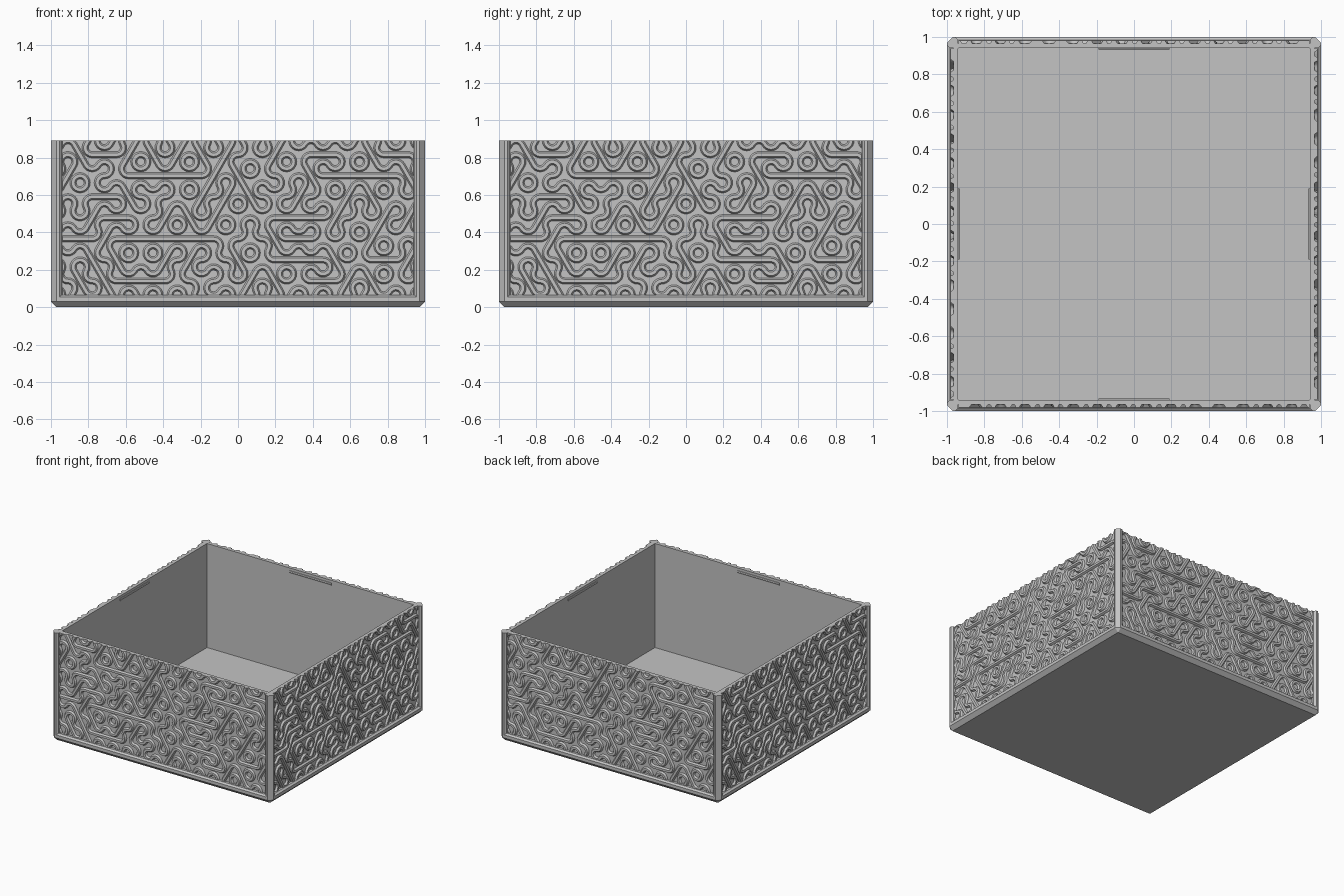
import bpy, bmesh, random
from math import cos, sin, pi, radians, sqrt
from mathutils import Vector, Matrix

random.seed(7)
if "Cube" in bpy.data.objects:
    bpy.data.objects.remove(bpy.data.objects["Cube"], do_unlink=True)

grey = bpy.data.materials.new("plain_grey")
grey.use_nodes = True
grey.diffuse_color = (0.55, 0.55, 0.55, 1)
grey.node_tree.nodes["Principled BSDF"].inputs["Base Color"].default_value = grey.diffuse_color

TOP = 0.89       # rim height
INNER = 0.94     # inside of the walls
PANEL = 0.965    # outside of the recessed panels
FLOOR = 0.035


def finish(bm, name):
    bmesh.ops.recalc_face_normals(bm, faces=bm.faces)
    mesh = bpy.data.meshes.new(name)
    bm.to_mesh(mesh)
    bm.free()
    return place(mesh, name)


def place(mesh, name, turn=0):
    if not mesh.materials:
        mesh.materials.append(grey)
    obj = bpy.data.objects.new(name, mesh)
    obj.rotation_euler.z = turn
    bpy.context.collection.objects.link(obj)
    return obj


def loft(bm, rings, closed=False):
    """Skin a list of point rings; cap the ends unless closed."""
    loops = [[bm.verts.new(p) for p in ring] for ring in rings]
    for a, b in zip(loops, loops[1:]):
        n = len(a)
        for i in range(n):
            j = (i + 1) % n
            bm.faces.new((a[i], a[j], b[j], b[i]))
    if not closed:
        bm.faces.new(loops[0])
        bm.faces.new(loops[-1])


def cut_square(z, half, cut):
    """Square outline with clipped corners."""
    k = half - cut
    corner = [(half, k), (k, half)]
    ring = []
    for q in range(4):
        turn = Matrix.Rotation(q * pi / 2, 3, 'Z')
        ring += [turn @ Vector((x, y, z)) for x, y in corner]
    return ring


def around(obj, sides):
    """Repeat a part on the other sides of the box."""
    base = obj.name
    obj.name = base + "_" + sides[0]
    for q in range(1, 4):
        place(obj.data, base + "_" + sides[q], q * pi / 2)


SIDES = ("front", "left", "back", "right")

# Tray: chamfered base, ledge, thin walls and floor in one shell
bm = bmesh.new()
e = 0.002
loft(bm, [cut_square(*r) for r in (
    (0, 0.97, e), (0.03, 1, 0.03), (0.055, 1, 0.03), (0.066, 0.985, 0.02),
    (0.066, PANEL, e), (TOP, PANEL, e), (TOP, INNER, e), (FLOOR, INNER, e))])
finish(bm, "tray")

# Corner posts with bevelled edges
half_post = [(0.97, 1), (0.955, 1), (0.94, 0.985), (0.94, 0.95)]
outline = half_post + [(y, x) for x, y in reversed(half_post)]
bm = bmesh.new()
loft(bm, [[(x, y, z) for x, y in outline] for z in (0.04, TOP)])
around(finish(bm, "corner_post"), ("back_left", "back_right", "front_right", "front_left"))

# Lid catches: slim rounded bars inside the rim
bm = bmesh.new()
bar = [(0.003, -0.012), (-0.004, -0.009), (-0.007, 0), (-0.004, 0.009), (0.003, 0.012)]
loft(bm, [[(x, -INNER - d, 0.858 + h) for d, h in bar] for x in (-0.19, 0.19)])
around(finish(bm, "lid_catch"), SIDES)

# Raised winding strands laid out on hexagonal tiles
S = 0.075                 # tile edge length
W = S * sqrt(3)           # tile width
LIFT = 0.015              # strand height
SECTION = [(-0.017, -0.004), (-0.017, 0.001), (-0.009, LIFT),
           (0.009, LIFT), (0.017, 0.001), (0.017, -0.004)]
# Tile kinds: directions of corner arcs, and direction of a straight strand
KINDS = {
    "A": ((30, 150, 270), None),
    "B": ((90, 210, 330), None),
    "H": ((90, 270), 0),
    "S": ((150, 330), 60),
    "K": ((30, 210), 120),
}
# Rows from the bottom up; a dot is any tile
ROWS = ["...............",
        "...HH........KA.",
        "...AS..KAHHKAH.",
        "HH.HHHHBA.H.ASB.",
        "......SB.HH....",
        ".B..............",
        "SB.HHH.KA..HHH.",
        "........A.......",
        "..............."]


def strand(bm, path):
    """Sweep the section along (x, z, across_x, across_z) stations."""
    rings = [[(x + u * ax, -PANEL - h, z + u * az) for u, h in SECTION]
             for x, z, ax, az in path]
    loft(bm, rings, closed=True)


def tile(bm, cx, cz, kind):
    arcs, straight = KINDS[kind]
    for deg in arcs:
        a = radians(deg)
        vx, vz = cx + S * cos(a), cz + S * sin(a)
        path = []
        for i in range(9):
            t = a + pi * 2 / 3 + i / 8 * pi * 2 / 3
            path.append((vx + S / 2 * cos(t), vz + S / 2 * sin(t), cos(t), sin(t)))
        strand(bm, path)
    if straight is not None:
        a = radians(straight)
        strand(bm, [(cx + k * W / 2 * cos(a), cz + k * W / 2 * sin(a), -sin(a), cos(a))
                    for k in (-1, 1)])


bm = bmesh.new()
for r, row in enumerate(ROWS):
    z = 0.0275 + r * S * 1.5
    for i, kind in enumerate(row):
        x = (i - (len(row) - 1) / 2) * W
        tile(bm, x, z, random.choice("ABSKSKH") if kind == "." else kind)
bmesh.ops.remove_doubles(bm, verts=bm.verts, dist=0.0005)

# Trim the strands to the panel and close the cut ends
for co, no in (((0.938, 0, 0), (1, 0, 0)), ((-0.938, 0, 0), (-1, 0, 0)),
               ((0, 0, TOP), (0, 0, 1)), ((0, 0, 0.06), (0, 0, -1))):
    cut = bmesh.ops.bisect_plane(bm, geom=bm.verts[:] + bm.edges[:] + bm.faces[:],
                                 plane_co=co, plane_no=no, clear_outer=True)
    rim = [g for g in cut["geom_cut"] if isinstance(g, bmesh.types.BMEdge)]
    bmesh.ops.holes_fill(bm, edges=rim, sides=0)
around(finish(bm, "strand_panel"), SIDES)
